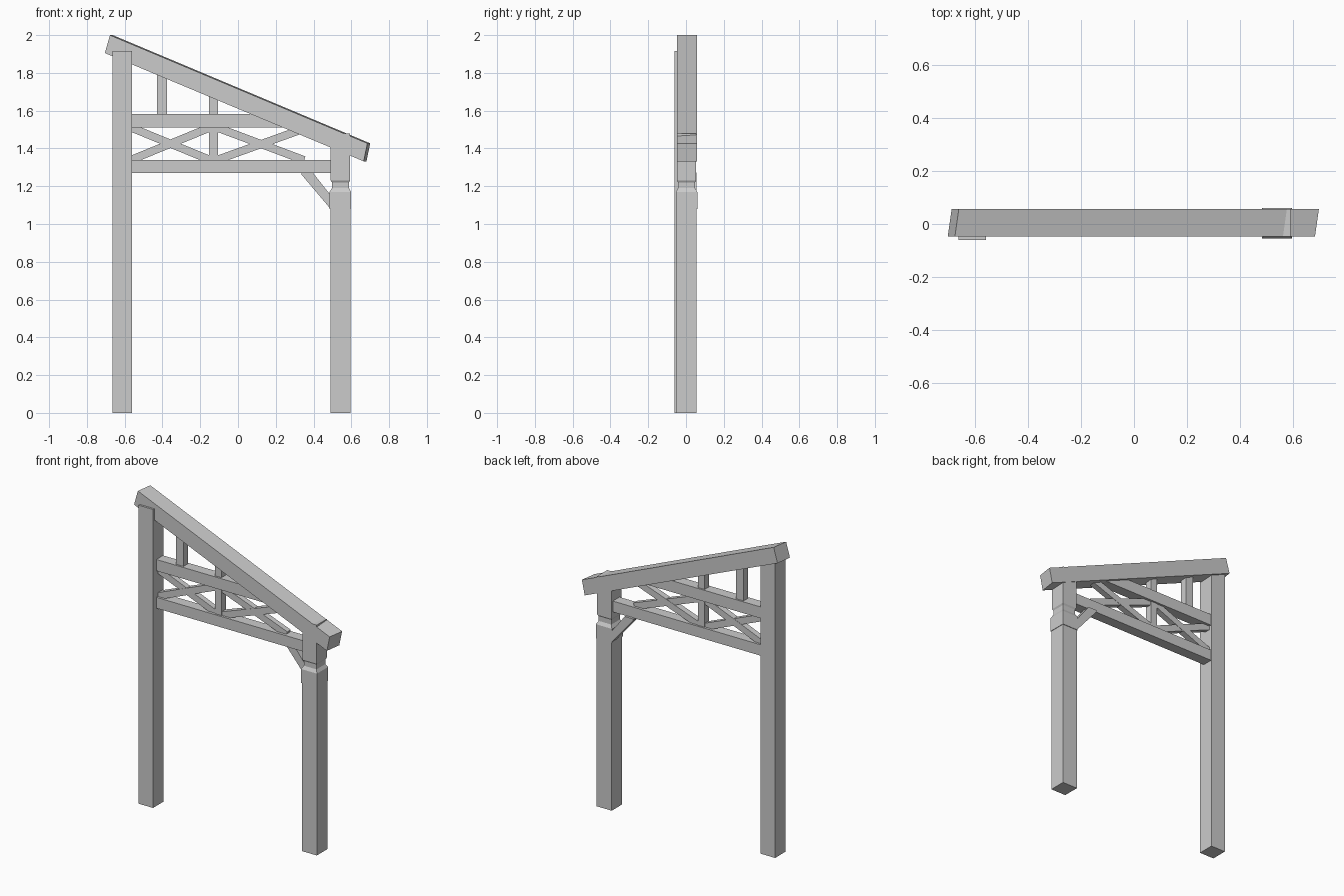
import bpy, bmesh
from mathutils import Vector

if "Cube" in bpy.data.objects:
    bpy.data.objects.remove(bpy.data.objects["Cube"])


def finish(name, bm):
    bmesh.ops.recalc_face_normals(bm, faces=bm.faces)
    me = bpy.data.meshes.new(name)
    bm.to_mesh(me)
    bm.free()
    ob = bpy.data.objects.new(name, me)
    bpy.context.collection.objects.link(ob)
    return ob


def prism(name, pts, y0, y1, shear=0.0):
    """Extrude an x-z outline from y0 to y1; shear slides the back along x."""
    bm = bmesh.new()
    front = [bm.verts.new((x, y0, z)) for x, z in pts]
    back = [bm.verts.new((x + shear, y1, z)) for x, z in pts]
    bm.faces.new(front)
    bm.faces.new(back)
    n = len(pts)
    for i in range(n):
        j = (i + 1) % n
        bm.faces.new((front[i], front[j], back[j], back[i]))
    return finish(name, bm)


def box(name, x0, x1, y0, y1, z0, z1):
    return prism(name, [(x0, z0), (x1, z0), (x1, z1), (x0, z1)], y0, y1)


def bar(name, a, b, width, y0, y1):
    """Straight timber between two x-z points."""
    a, b = Vector(a), Vector(b)
    d = (b - a).normalized()
    n = Vector((-d.y, d.x)) * width / 2
    return prism(name, [a - n, b - n, b + n, a + n], y0, y1)


def square_stack(name, cx, cy, rings):
    """Square column from (half width, height) rings."""
    bm = bmesh.new()
    loops = [[bm.verts.new((cx + sx * h, cy + sy * h, z))
              for sx, sy in ((-1, -1), (1, -1), (1, 1), (-1, 1))] for h, z in rings]
    for a, b in zip(loops, loops[1:]):
        for i in range(4):
            j = (i + 1) % 4
            bm.faces.new((a[i], a[j], b[j], b[i]))
    bm.faces.new(loops[0])
    bm.faces.new(loops[-1])
    return finish(name, bm)


# Sloping top beam, slightly skewed
prism("roof_beam", [(-0.705, 1.905), (0.665, 1.332), (0.686, 1.424 - 0.039 + 0.039),
                    (-0.668, 1.994)][:2] + [(0.70 - 0.015, 1.427), (-0.678, 2.0)],
      -0.048, 0.057, 0.015)

# Posts
box("tall_post", -0.664, -0.561, -0.061, 0.044, 0, 1.917)
square_stack("short_post", 0.542, 0.003, [
    (0.0535, 0), (0.0535, 1.08), (0.057, 1.08), (0.057, 1.17),
    (0.048, 1.185), (0.045, 1.19), (0.045, 1.22), (0.051, 1.23), (0.051, 1.478)])

# Horizontal rails
box("lower_rail", -0.57, 0.50, -0.027, 0.041, 1.27, 1.34)
prism("upper_rail", [(-0.57, 1.51), (0.29, 1.51), (0.11, 1.583), (-0.57, 1.583)],
      -0.027, 0.041)

# Upright struts
box("short_strut", -0.43, -0.377, -0.015, 0.03, 1.57, 1.81)
box("long_strut", -0.154, -0.107, -0.015, 0.03, 1.33, 1.70)

# Crossed braces in both bays
for side, x0, x1, xr in (("left", -0.57, -0.145, -0.145), ("right", -0.115, 0.35, 0.37)):
    bar(side + "_rising_brace", (x0, 1.338), (xr, 1.512), 0.042, -0.012, 0.027)
    bar(side + "_falling_brace", (x0, 1.512), (x1, 1.338), 0.042, -0.010, 0.025)

# Knee brace under the lower rail
prism("knee_brace", [(0.336, 1.272), (0.336, 1.262), (0.49, 1.08), (0.50, 1.08),
                     (0.50, 1.14), (0.396, 1.272)], 0.005, 0.056)
